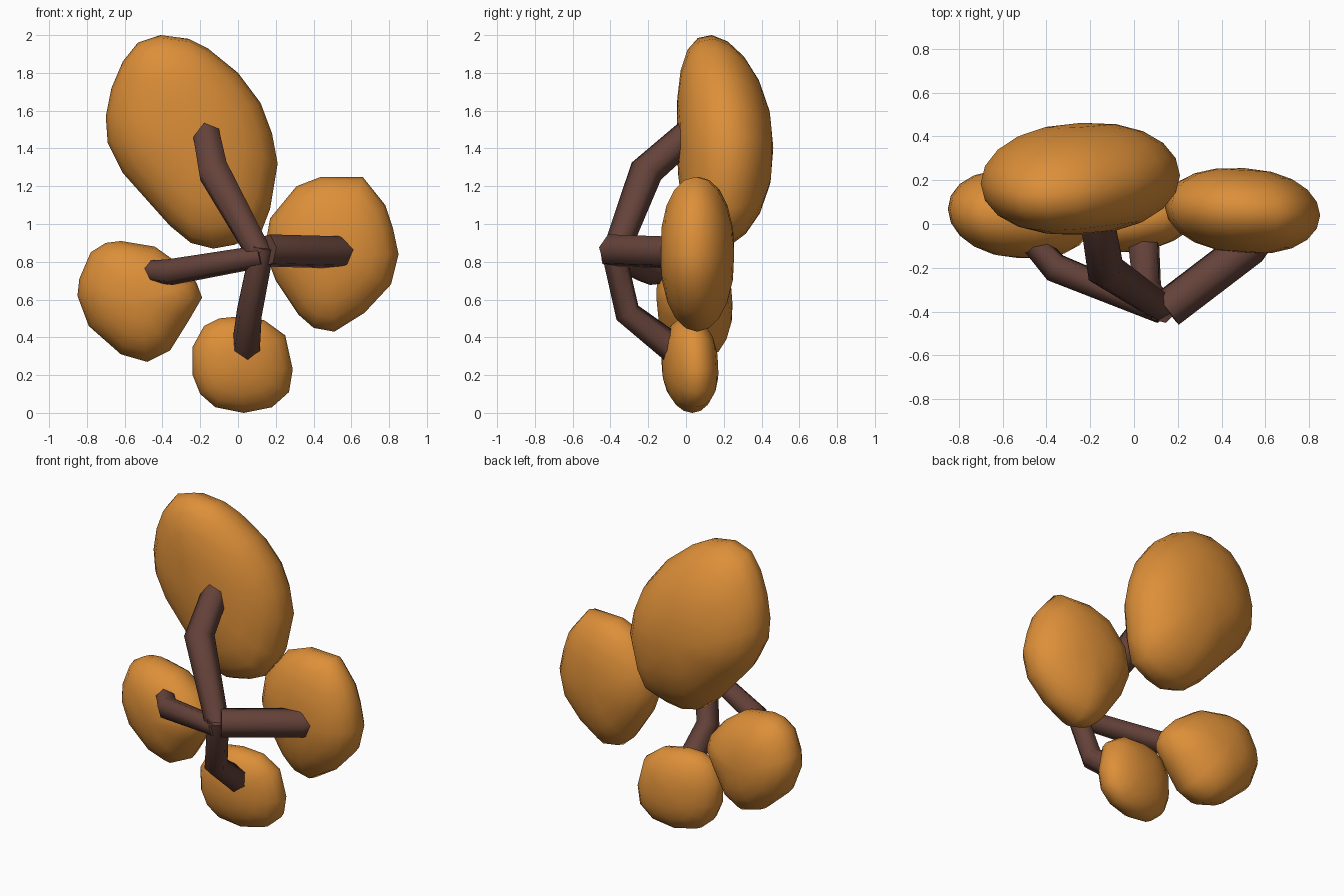
import bpy, bmesh, math
from mathutils import Vector

if "Cube" in bpy.data.objects:
    bpy.data.objects.remove(bpy.data.objects["Cube"])


def material(name, col):
    m = bpy.data.materials.new(name)
    m.diffuse_color = (*col, 1)
    m.use_nodes = True
    m.node_tree.nodes["Principled BSDF"].inputs["Base Color"].default_value = m.diffuse_color
    return m


LEAF = material("foliage_orange", (0.72, 0.275, 0.04))
BARK = material("bark_brown", (0.13, 0.055, 0.042))


def finish(bm, name, mat, angle):
    bmesh.ops.recalc_face_normals(bm, faces=bm.faces)
    me = bpy.data.meshes.new(name)
    bm.to_mesh(me)
    bm.free()
    ob = bpy.data.objects.new(name, me)
    bpy.context.collection.objects.link(ob)
    me.materials.append(mat)
    bpy.ops.object.select_all(action='DESELECT')
    ob.select_set(True)
    bpy.context.view_layer.objects.active = ob
    bpy.ops.object.shade_smooth_by_angle(angle=math.radians(angle))


def bridge(bm, rings):
    for a, b in zip(rings, rings[1:]):
        n = len(a)
        for i in range(n):
            j = (i + 1) % n
            bm.faces.new((a[i], a[j], b[j], b[i]))


def blob(name, outline, cy, depth, lean_x=0, lean_z=0, bow=0, drop=0, rows=9):
    """Rounded clump: front outline swelling to a half depth; lean_x / lean_z
    slant it in depth, bow curls its ends forward, drop lowers its back."""
    cx = sum(p[0] for p in outline) / len(outline)
    cz = (max(p[1] for p in outline) + min(p[1] for p in outline)) / 2
    bm = bmesh.new()
    rings = []
    for k in range(1, rows + 1):
        phi = math.pi * k / (rows + 1)
        s, d = math.sin(phi) ** 0.88, -depth * math.cos(phi)
        ring = []
        for x, z in outline:
            dx, dz = (x - cx) * s, (z - cz) * s
            y = cy + d + lean_x * dx + lean_z * dz - bow * dz * dz
            ring.append(bm.verts.new((cx + dx, y, cz + dz - drop * d)))
        rings.append(ring)
    bridge(bm, rings)
    for ring, d in ((rings[0], -depth), (rings[-1], depth)):
        pole = bm.verts.new((cx, cy + d, cz - drop * d))
        for i in range(len(ring)):
            bm.faces.new((ring[i], ring[(i + 1) % len(ring)], pole))
    finish(bm, name, LEAF, 60)


def branch(name, points, sides=6):
    """Six-sided limb through (x, y, z, radius) points."""
    pts = [Vector(p[:3]) for p in points]
    bm = bmesh.new()
    rings = []
    for i, p in enumerate(pts):
        t = (pts[min(i + 1, len(pts) - 1)] - pts[max(i - 1, 0)]).normalized()
        u = t.cross(Vector((0.3, 1, 0.2))).normalized()
        v = t.cross(u)
        r = points[i][3]
        rings.append([bm.verts.new(p + r * (math.cos(a) * u + math.sin(a) * v))
                      for a in (math.tau * k / sides for k in range(sides))])
    bridge(bm, rings)
    bm.faces.new(rings[0])
    bm.faces.new(rings[-1])
    finish(bm, name, BARK, 65)


# Foliage clumps
blob("top_foliage", [(-.41, 2), (-.26, 1.98), (-.16, 1.93), (0, 1.8), (.12, 1.64),
     (.18, 1.48), (.21, 1.32), (.17, 1.08), (.12, .95), (-.02, .89), (-.13, .87),
     (-.25, .9), (-.36, .99), (-.61, 1.27), (-.69, 1.43), (-.7, 1.57),
     (-.67, 1.72), (-.61, 1.86), (-.53, 1.96)], 0.207, 0.255, lean_x=0.04,
     bow=0.2, drop=0.12)
blob("right_foliage", [(.44, 1.25), (.66, 1.25), (.78, 1.1), (.82, .98), (.85, .84),
     (.81, .68), (.67, .53), (.51, .43), (.4, .45), (.32, .52), (.2, .7),
     (.14, .86), (.17, 1.03), (.31, 1.2)], 0.06, 0.195, lean_x=-0.06)
blob("left_foliage", [(-.62, .91), (-.44, .88), (-.3, .78), (-.22, .69), (-.19, .61),
     (-.26, .49), (-.36, .33), (-.48, .27), (-.62, .31), (-.79, .46), (-.85, .62),
     (-.84, .71), (-.78, .85), (-.7, .9)], 0.045, 0.2, lean_x=-0.08, lean_z=-0.05)
blob("bottom_foliage", [(0, .51), (.14, .49), (.25, .41), (.29, .23), (.27, .11),
     (.18, .03), (.03, 0), (-.12, .03), (-.2, .1), (-.24, .2), (-.24, .35),
     (-.18, .46), (-.1, .5)], 0.02, 0.145, lean_x=0.12, lean_z=-0.04)

# Limbs fanning out of the shared fork
branch("top_branch", [(.12, -.38, .83, .07), (-.13, -.21, 1.28, .09),
                      (-.17, .03, 1.49, .08)])
branch("right_branch", [(.15, -.39, .86, .09), (.53, -.10, .85, .09),
                        (.62, -.02, .85, .06)])
branch("left_branch", [(.13, -.40, .83, .06), (-.36, -.20, .745, .07),
                       (-.51, -.03, .75, .055)])
branch("bottom_branch", [(.13, -.39, .88, .065), (.06, -.31, .53, .07),
                         (.04, -.04, .32, .08)])
